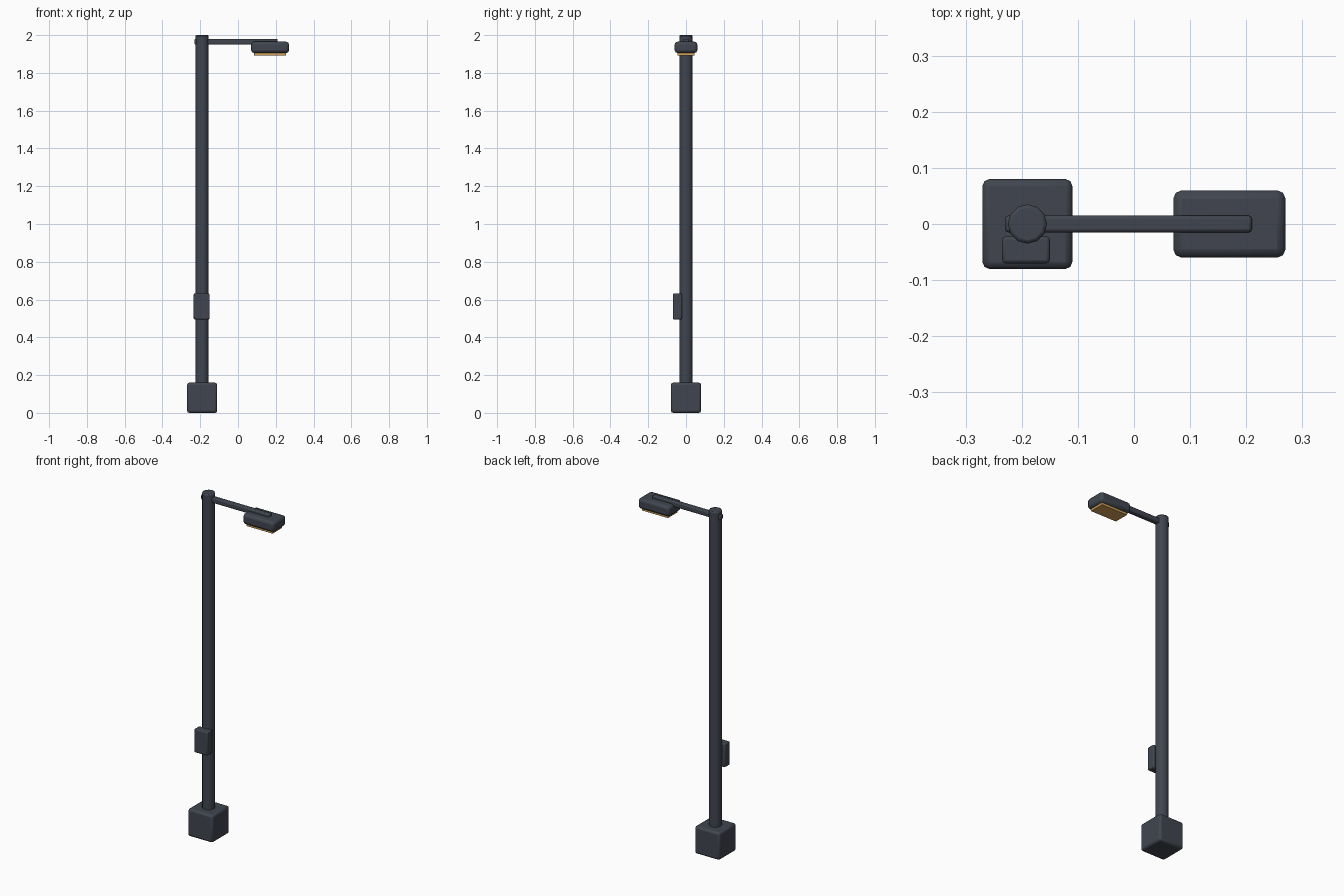
import bpy, math

if "Cube" in bpy.data.objects:
    bpy.data.objects.remove(bpy.data.objects["Cube"])


def material(name, rgb):
    m = bpy.data.materials.new(name)
    m.diffuse_color = (*rgb, 1)
    m.use_nodes = True
    m.node_tree.nodes["Principled BSDF"].inputs["Base Color"].default_value = m.diffuse_color
    return m


METAL = material("dark slate metal", (0.052, 0.060, 0.078))
AMBER = material("amber lens", (0.68, 0.37, 0.10))


def finish(ob, name, mat, bevel):
    ob.name = name
    ob.data.materials.append(mat)
    if bevel:
        b = ob.modifiers.new("bevel", 'BEVEL')
        b.width, b.segments, b.limit_method = bevel, 2, 'ANGLE'
        b.angle_limit = math.radians(40)
    bpy.ops.object.shade_smooth_by_angle(angle=math.radians(35))
    return ob


def box(name, lo, hi, mat=METAL, bevel=0.01):
    mid = [(a + b) / 2 for a, b in zip(lo, hi)]
    bpy.ops.mesh.primitive_cube_add(size=1, location=mid)
    ob = bpy.context.object
    ob.scale = [b - a for a, b in zip(lo, hi)]
    bpy.ops.object.transform_apply(location=False, rotation=False, scale=True)
    return finish(ob, name, mat, bevel)


# foundation block
box("base", (-0.27, -0.08, 0), (-0.11, 0.08, 0.16), bevel=0.012)

# twelve-sided pole
bpy.ops.mesh.primitive_cylinder_add(vertices=12, radius=0.035, depth=1.88,
                                    location=(-0.19, 0, 1.06))
finish(bpy.context.object, "pole", METAL, 0.006)

# service box on the front of the pole
box("service_box", (-0.235, -0.07, 0.495), (-0.15, -0.022, 0.632), bevel=0.006)

# horizontal arm, poking slightly through the pole
box("arm", (-0.23, -0.015, 1.95), (0.21, 0.015, 1.98), bevel=0.006)

# lamp head and the glowing panel under it
box("lamp_head", (0.07, -0.06, 1.905), (0.27, 0.06, 1.965), bevel=0.015)
box("lens", (0.085, -0.045, 1.892), (0.255, 0.045, 1.908), AMBER, bevel=0.002)
